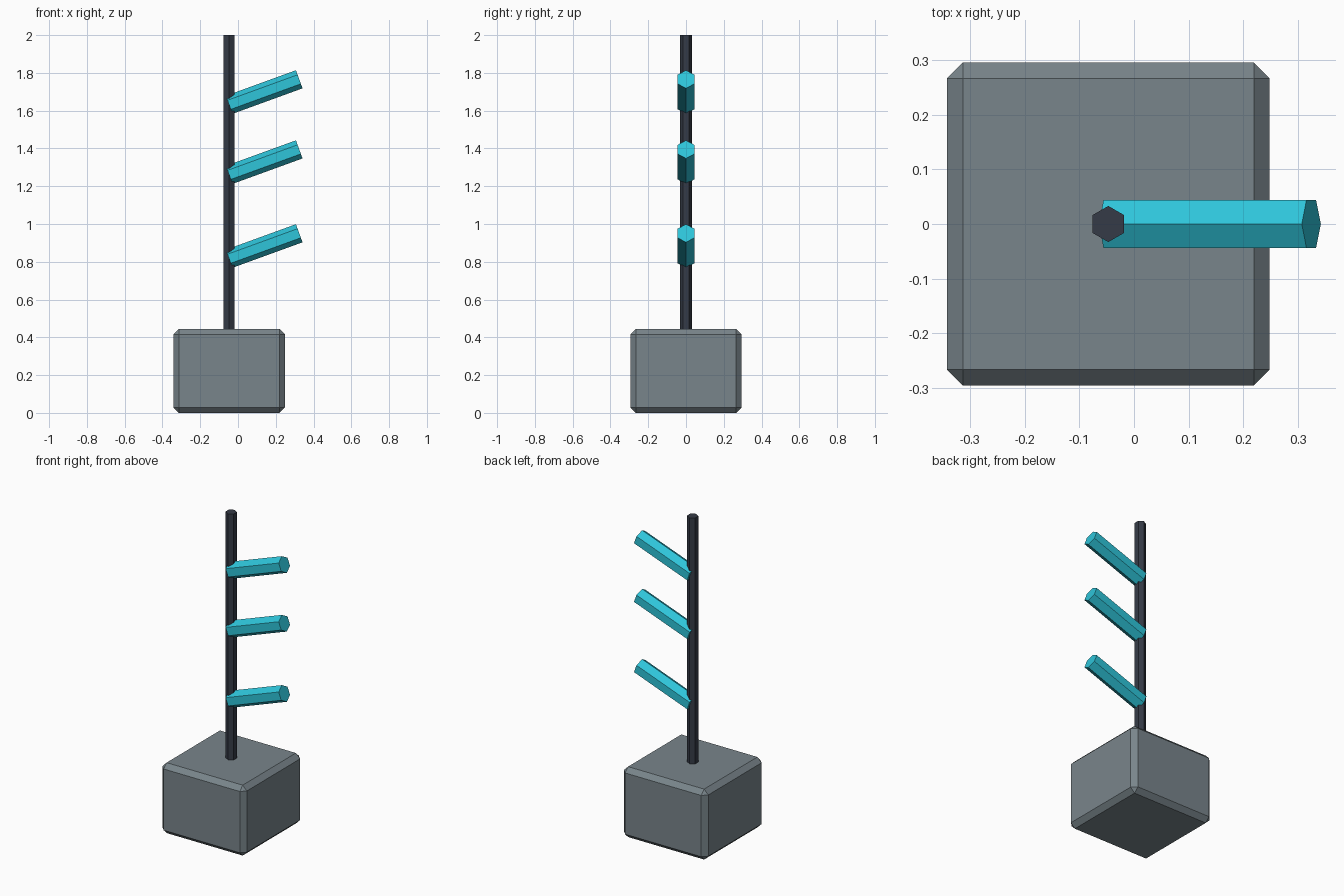
import bpy
import bmesh
from math import radians, cos, sin
from mathutils import Matrix, Vector

cube = bpy.data.objects.get("Cube")
if cube:
    bpy.data.objects.remove(cube, do_unlink=True)


def linear(c):
    c /= 255
    return c / 12.92 if c <= 0.04045 else ((c + 0.055) / 1.055) ** 2.4


def material(name, *rgb):
    mat = bpy.data.materials.new(name)
    colour = (*[linear(c) for c in rgb], 1)
    mat.diffuse_color = colour
    mat.use_nodes = True
    bsdf = next(n for n in mat.node_tree.nodes if n.type == 'BSDF_PRINCIPLED')
    bsdf.inputs["Base Color"].default_value = colour
    return mat


def add_object(name, bm, mat):
    mesh = bpy.data.meshes.new(name)
    bm.to_mesh(mesh)
    bm.free()
    mesh.materials.append(mat)
    obj = bpy.data.objects.new(name, mesh)
    bpy.context.collection.objects.link(obj)
    return obj


def hex_rod(name, radius, length, matrix, mat):
    """Six-sided rod starting at the matrix origin and running along its z axis."""
    bm = bmesh.new()
    bmesh.ops.create_cone(bm, cap_ends=True, segments=6, radius1=radius,
                          radius2=radius, depth=length,
                          matrix=Matrix.Translation((0, 0, length / 2)))
    # Put corners on the local y axis, whatever the starting angle
    first = max(bm.verts, key=lambda v: v.co.y).co
    if abs(first.x) > radius * 0.1:
        bm.transform(Matrix.Rotation(radians(30), 4, 'Z'))
    bm.transform(matrix)
    return add_object(name, bm, mat)


stone = material("stone grey", 121, 133, 139)
dark = material("dark slate", 53, 59, 71)
cyan = material("bright cyan", 46, 197, 218)

AXIS_X = -0.047

# Chamfered base block
WIDTH, HEIGHT = 0.59, 0.445
bm = bmesh.new()
bmesh.ops.create_cube(bm, size=1)
bm.transform(Matrix.Translation((AXIS_X, 0, HEIGHT / 2))
             @ Matrix.Diagonal((WIDTH, WIDTH, HEIGHT, 1)))
base = add_object("base_block", bm, stone)
bevel = base.modifiers.new("Chamfer", 'BEVEL')
bevel.width = 0.029
bevel.segments = 1

# Upright pole
POLE_BOTTOM = 0.4
hex_rod("pole", 0.033, 2 - POLE_BOTTOM,
        Matrix.Translation((AXIS_X, 0, POLE_BOTTOM)), dark)

# Pegs sloping up from the pole, with a ridge on top
tilt = Matrix.Rotation(radians(70), 4, 'Y') @ Matrix.Rotation(radians(90), 4, 'Z')
for label, z in (("lower", 0.816), ("middle", 1.26), ("upper", 1.631)):
    hex_rod(label + "_peg", 0.051, 0.395,
            Matrix.Translation((AXIS_X, 0, z)) @ tilt, cyan)
